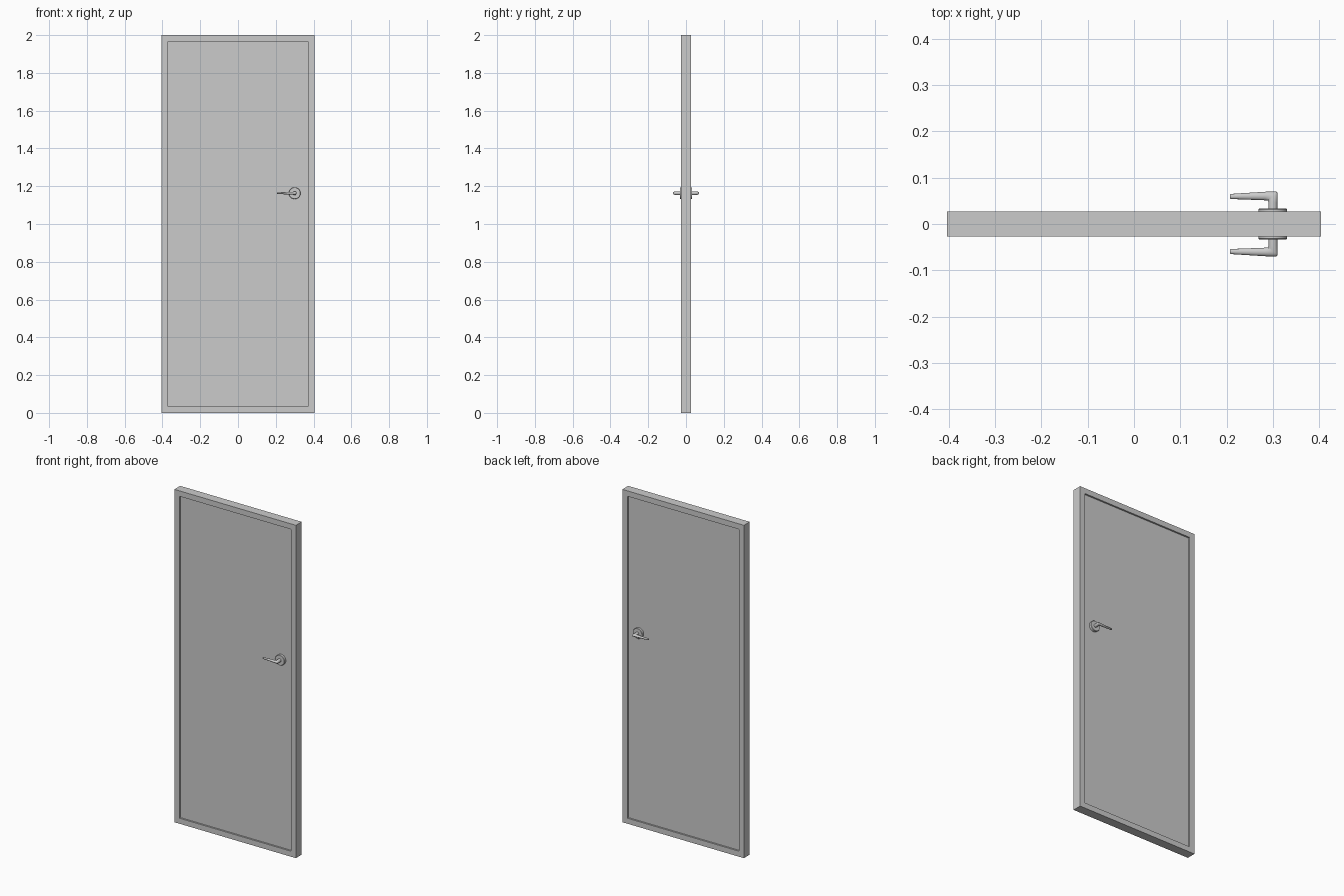
import bpy, bmesh, math
from mathutils import Vector

if "Cube" in bpy.data.objects:
    bpy.data.objects.remove(bpy.data.objects["Cube"])

W, H, T = 0.404, 2.0, 0.0275       # half width, height, half thickness
HX, HZ = 0.30, 1.163               # handle axis
RECESS = 0.01


def finish(bm, name, smooth=False, mirror=False):
    bmesh.ops.recalc_face_normals(bm, faces=bm.faces)
    mesh = bpy.data.meshes.new(name)
    bm.to_mesh(mesh)
    bm.free()
    ob = bpy.data.objects.new(name, mesh)
    bpy.context.collection.objects.link(ob)
    if mirror:
        m = ob.modifiers.new("other_side", 'MIRROR')
        m.use_axis = (False, True, False)
    if smooth:
        bpy.ops.object.select_all(action='DESELECT')
        ob.select_set(True)
        bpy.context.view_layer.objects.active = ob
        bpy.ops.object.shade_smooth_by_angle(angle=math.radians(35))
    return ob


def loft(bm, rings):
    """Skin a list of point rings and cap both ends."""
    vs = [[bm.verts.new(p) for p in r] for r in rings]
    n = len(vs[0])
    for a, b in zip(vs, vs[1:]):
        for i in range(n):
            j = (i + 1) % n
            bm.faces.new((a[i], a[j], b[j], b[i]))
    bm.faces.new(vs[0])
    bm.faces.new(vs[-1])


# Door slab with a recessed panel on both faces
bm = bmesh.new()
bmesh.ops.create_cube(bm, size=1)
for v in bm.verts:
    v.co = Vector((v.co.x * 2 * W, v.co.y * 2 * T, (v.co.z + 0.5) * H))
bm.normal_update()
for f in [f for f in bm.faces if abs(f.normal.y) > 0.9]:
    bmesh.ops.inset_region(bm, faces=[f], thickness=0.033, use_even_offset=True)
    push = Vector((0, -math.copysign(RECESS, f.calc_center_median().y), 0))
    walls = bmesh.ops.extrude_discrete_faces(bm, faces=[f])["faces"]
    bmesh.ops.translate(bm, verts=walls[0].verts[:], vec=push)
finish(bm, "door_panel")

# Round rosettes behind the handles
SEG = 32
bm = bmesh.new()
profile = [(0.031, -T + RECESS + 0.002), (0.031, -0.0315), (0.0295, -0.033)]
loft(bm, [[(HX + r * math.cos(i * math.tau / SEG), y, HZ + r * math.sin(i * math.tau / SEG))
           for i in range(SEG)] for r, y in profile])
finish(bm, "rosettes", smooth=True, mirror=True)

# Lever handles: outer point, inner point, half height of each cross-section
sections = [((0.310, 0.020), (0.290, 0.020), 0.010),
            ((0.310, 0.046), (0.290, 0.046), 0.010),
            ((0.3105, 0.066), (0.290, 0.049), 0.009),
            ((0.308, 0.070), (0.289, 0.0505), 0.008),
            ((0.285, 0.0697), (0.283, 0.0512), 0.007),
            ((0.210, 0.0650), (0.210, 0.0540), 0.0045),
            ((0.207, 0.0630), (0.207, 0.0555), 0.003)]
SEG = 20
rings = []
for (ox, oy), (ix, iy), hz in sections:
    c = Vector(((ox + ix) / 2, -(oy + iy) / 2, HZ))
    u = Vector(((ox - ix) / 2, -(oy - iy) / 2, 0))
    rings.append([c + u * math.cos(i * math.tau / SEG) + Vector((0, 0, hz * math.sin(i * math.tau / SEG)))
                  for i in range(SEG)])
bm = bmesh.new()
loft(bm, rings)
finish(bm, "lever_handles", smooth=True, mirror=True)
